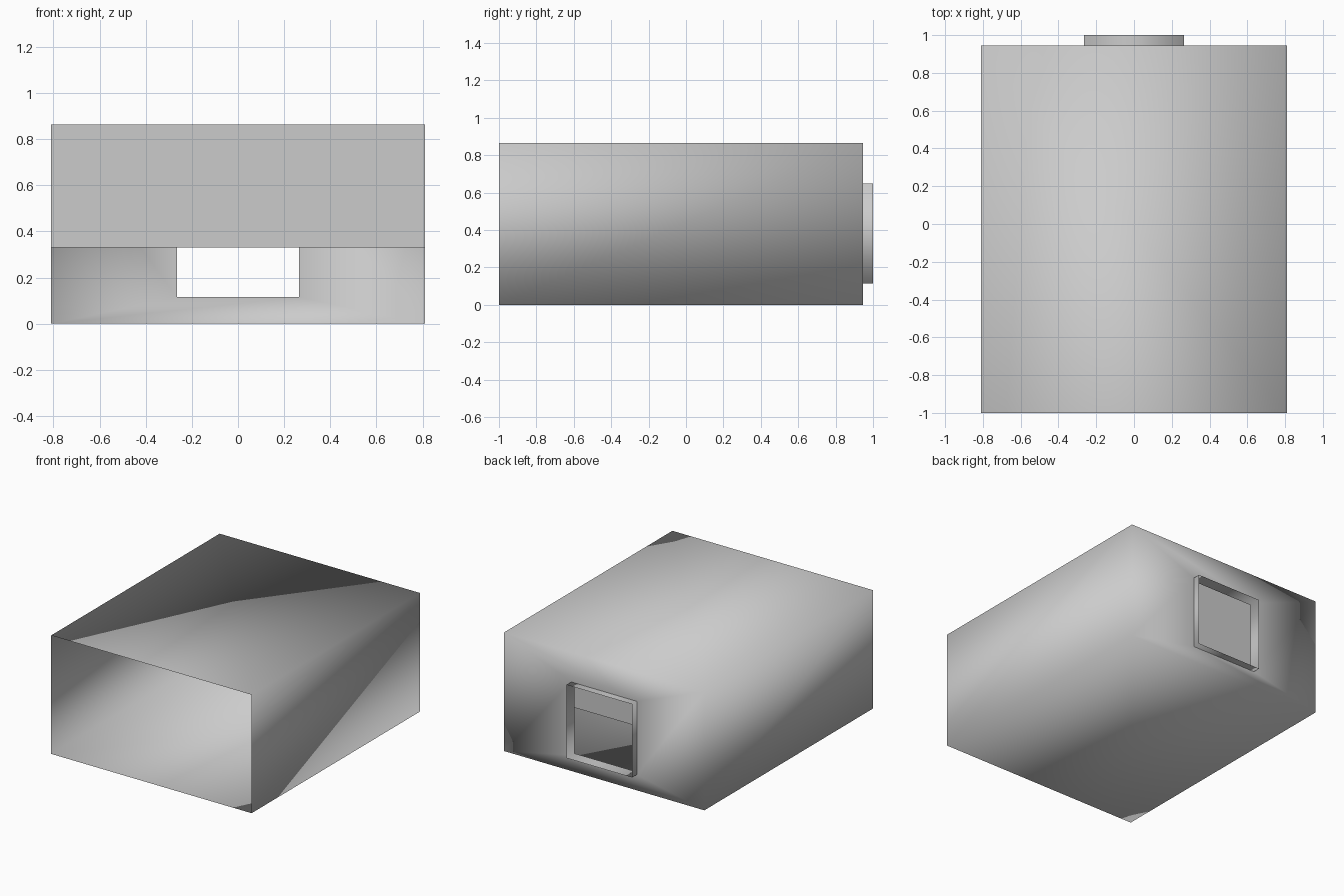
import bpy, bmesh

if "Cube" in bpy.data.objects:
    bpy.data.objects.remove(bpy.data.objects["Cube"])


def rect_ring(bm, half_width, y, z0, z1):
    """Four corner vertices of an upright rectangle at depth y."""
    corners = [(-half_width, z0), (half_width, z0), (half_width, z1), (-half_width, z1)]
    return [bm.verts.new((x, y, z)) for x, z in corners]


def sheet(name, rings, smooth=True):
    """Skin a chain of rectangles (half_width, y, z0, z1) into an open shell."""
    bm = bmesh.new()
    loops = [rect_ring(bm, *r) for r in rings]
    if len(loops) == 1:
        bm.faces.new(loops[0])
    for a, b in zip(loops, loops[1:]):
        for i in range(4):
            j = (i + 1) % 4
            bm.faces.new((a[i], a[j], b[j], b[i]))
    for f in bm.faces:
        f.smooth = smooth
    bm.normal_update()
    mesh = bpy.data.meshes.new(name)
    bm.to_mesh(mesh)
    bm.free()
    obj = bpy.data.objects.new(name, mesh)
    bpy.context.collection.objects.link(obj)
    return obj


W, H = 0.81, 0.865           # half width and height of the housing
BACK = 0.945                 # back wall depth
HOLE = (0.265, 0.115, 0.65)  # half width, bottom, top of the outlet
hw, hz0, hz1 = HOLE

# Thin housing: open front, back wall with a square outlet
sheet("housing", [(W, -1, 0, H), (W, BACK, 0, H), (hw, BACK, hz0, hz1)])

# Collar passing through the outlet
sheet("outlet_collar", [(hw, 0.91, hz0, hz1), (hw, BACK, hz0, hz1), (hw, 1.0, hz0, hz1)])

# Upright baffle hanging from the roof in front of the outlet
sheet("baffle", [(W, 0.70, 0.33, H)], smooth=False)
